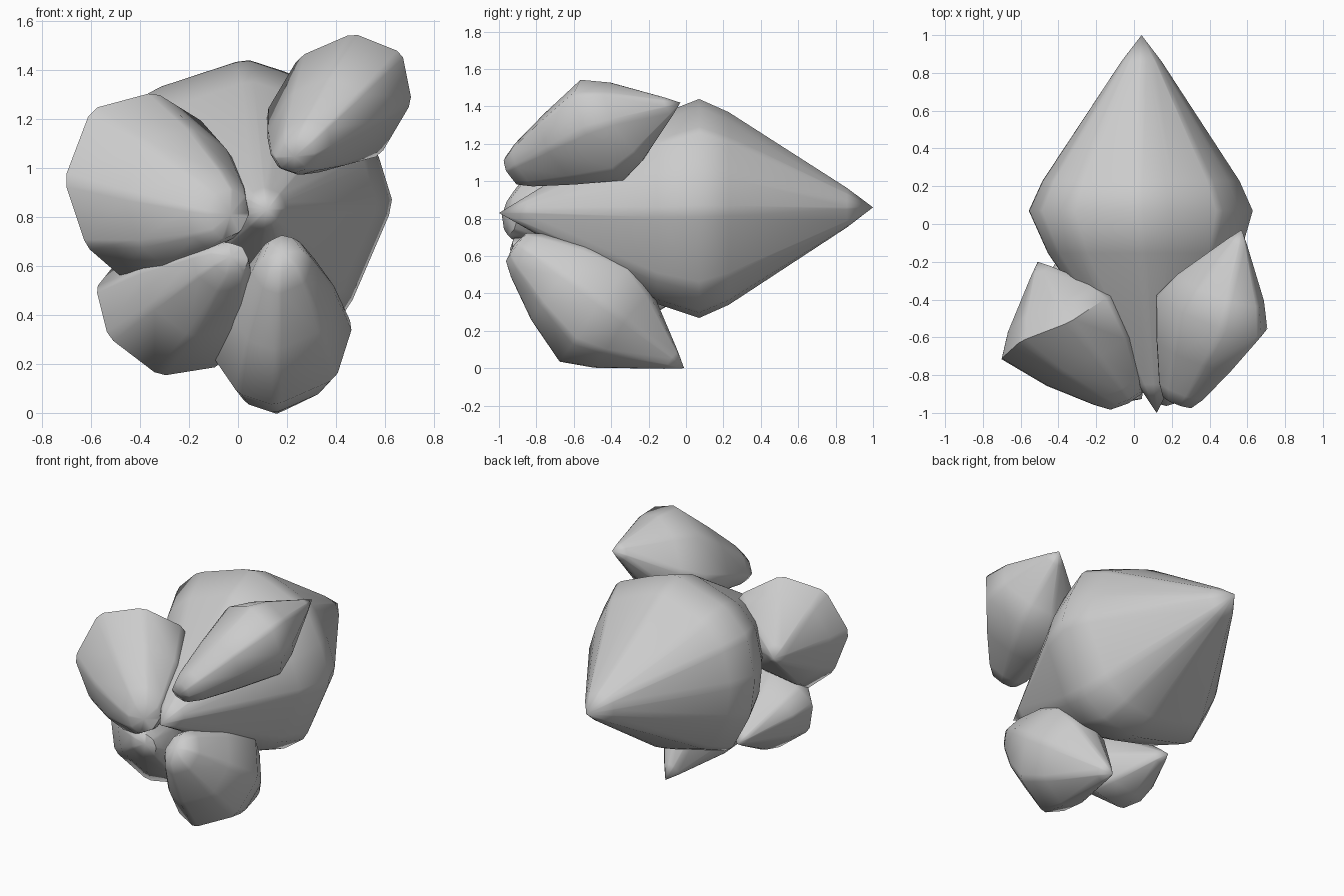
import bpy, bmesh
from mathutils import Vector

if "Cube" in bpy.data.objects:
    bpy.data.objects.remove(bpy.data.objects["Cube"])


def soften(ring, w=0.1):
    """Cut each corner of a closed section once."""
    out = []
    for i, p in enumerate(ring):
        a, b = ring[i - 1], ring[(i + 1) % len(ring)]
        out += [p.lerp(a, w), p.lerp(b, w)]
    return out


def lobe(name, section, front, tip, steps):
    """Loft a widest section to a front point and a back tip.
    steps: (blend towards the end, scale, use_tip) from front to back."""
    front, tip = Vector(front), Vector(tip)
    ring = soften([Vector(p) for p in section])
    mid = sum(ring, Vector()) / len(ring)
    bm = bmesh.new()
    rings = []
    for t, s, to_tip in steps:
        c = mid.lerp(tip if to_tip else front, t)
        rings.append([bm.verts.new(c + (p - mid) * s) for p in ring])
    n = len(ring)
    for r0, r1 in zip(rings, rings[1:]):
        for i in range(n):
            j = (i + 1) % n
            bm.faces.new((r0[i], r0[j], r1[j], r1[i]))
    for end, r in ((front, rings[0]), (tip, rings[-1])):
        v = bm.verts.new(end)
        for i in range(n):
            bm.faces.new((v, r[i], r[(i + 1) % n]))
    bmesh.ops.recalc_face_normals(bm, faces=bm.faces)
    me = bpy.data.meshes.new(name)
    bm.to_mesh(me)
    bm.free()
    ob = bpy.data.objects.new(name, me)
    bpy.context.collection.objects.link(ob)
    for o in bpy.context.selected_objects:
        o.select_set(False)
    ob.select_set(True)
    bpy.context.view_layer.objects.active = ob
    bpy.ops.object.shade_smooth_by_angle(angle=1.0)


# large main body, pointed at both ends
outline = [(0.03, 1.445), (0.2, 1.39), (0.46, 1.28), (0.57, 1.06), (0.635, 0.85),
           (0.45, 0.42), (0.28, 0.3), (0.05, 0.265), (-0.38, 0.37),
           (-0.53, 0.65), (-0.56, 0.9), (-0.5, 1.17), (-0.35, 1.32)]
lobe("main_body", [(x, 0.07, z) for x, z in outline], (0.12, -1.0, 0.83), (0.04, 1.0, 0.86),
     [(0.86, 0.15, 0), (0.21, 0.86, 0), (0, 1, 0), (0.17, 0.88, 1), (0.85, 0.18, 1)])


# four smaller lobes around the front
def petal(end=0.40, waist=0.76, back=0.78):
    return [(0.97, end * 0.65, 0), (0.84, end, 0), (0.45, waist, 0), (0, 1, 0),
            (0.3, back, 1), (0.85, 0.18, 1)]


lobe("upper_right_lobe",
     [(0.47, -0.56, 1.55), (0.67, -0.6, 1.47), (0.71, -0.55, 1.27), (0.58, -0.38, 1.05),
      (0.40, -0.33, 1.0), (0.2, -0.34, 1.07), (0.11, -0.38, 1.22), (0.25, -0.47, 1.455)],
     (0.23, -0.95, 1.045), (0.57, -0.03, 1.42), petal(0.42, 0.71))

lobe("upper_left_lobe",
     [(-0.34, -0.52, 1.31), (-0.60, -0.62, 1.24), (-0.71, -0.72, 0.95), (-0.62, -0.68, 0.68),
      (-0.47, -0.6, 0.55), (-0.2, -0.48, 0.67), (-0.08, -0.4, 0.92), (-0.13, -0.38, 1.18)],
     (-0.03, -0.95, 0.81), (-0.51, -0.2, 0.92), petal(0.42, 0.76))

lobe("lower_left_lobe",
     [(-0.58, -0.52, 0.51), (-0.53, -0.55, 0.31), (-0.32, -0.5, 0.15), (-0.07, -0.48, 0.19),
      (0.02, -0.5, 0.4), (-0.08, -0.5, 0.6), (-0.3, -0.48, 0.67), (-0.5, -0.48, 0.61)],
     (-0.03, -0.94, 0.64), (-0.33, -0.07, 0.35), petal())

lobe("lower_right_lobe",
     [(0.15, -0.68, 0.03), (0.40, -0.6, 0.14), (0.47, -0.46, 0.36), (0.34, -0.3, 0.54),
      (0.17, -0.28, 0.58), (0.0, -0.34, 0.5), (-0.11, -0.5, 0.24), (0.0, -0.64, 0.08)],
     (0.18, -0.92, 0.66), (0.16, -0.01, 0.0), petal(0.43, 0.76))
